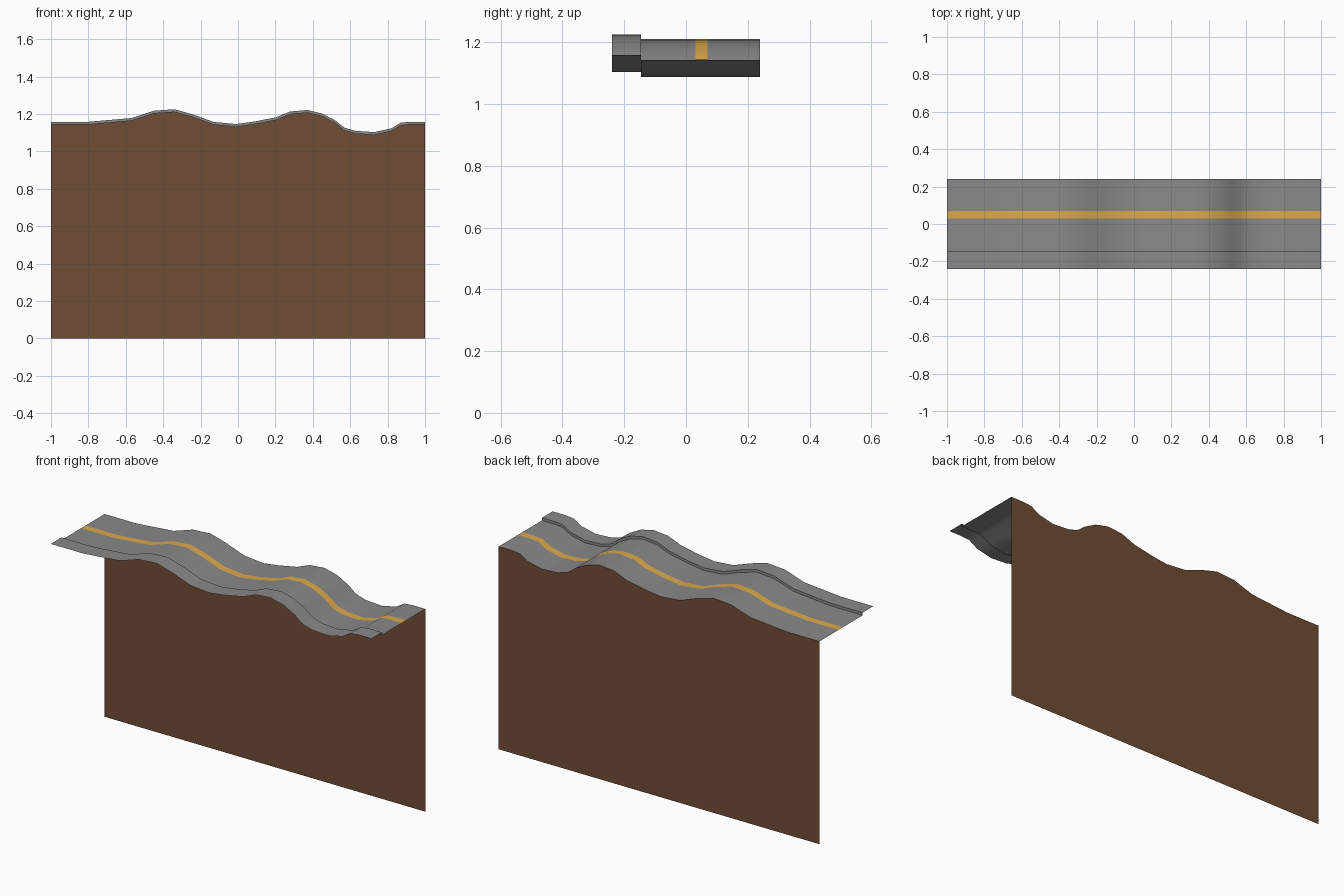
import bpy, math

if "Cube" in bpy.data.objects:
    bpy.data.objects.remove(bpy.data.objects["Cube"])

# Wavy road profile (x, z)
PROFILE = [(-1, 1.143), (-.8, 1.143), (-.57, 1.163), (-.45, 1.202), (-.34, 1.21),
           (-.24, 1.182), (-.13, 1.142), (-.01, 1.131), (.08, 1.143), (.2, 1.166),
           (.28, 1.198), (.37, 1.206), (.45, 1.187), (.52, 1.15), (.57, 1.111),
           (.63, 1.094), (.73, 1.088), (.82, 1.108), (.87, 1.138), (.92, 1.143), (1, 1.143)]


def material(name, rgb):
    m = bpy.data.materials.new(name)
    m.diffuse_color = (*rgb, 1)
    m.use_nodes = True
    m.node_tree.nodes["Principled BSDF"].inputs["Base Color"].default_value = m.diffuse_color
    return m


def add(name, verts, faces, mat, smooth=True):
    me = bpy.data.meshes.new(name)
    me.from_pydata(verts, [], faces)
    ob = bpy.data.objects.new(name, me)
    bpy.context.collection.objects.link(ob)
    me.materials.append(mat)
    if smooth:
        bpy.ops.object.select_all(action='DESELECT')
        ob.select_set(True)
        bpy.context.view_layer.objects.active = ob
        bpy.ops.object.shade_smooth_by_angle(angle=math.radians(40))
    return ob


def ribbon(name, section, mat):
    """Sweep an open (y, dz) section along the wavy profile."""
    k = len(section)
    verts = [(x, y, z + dz) for x, z in PROFILE for y, dz in section]
    faces = [(i * k + j, (i + 1) * k + j, (i + 1) * k + j + 1, i * k + j + 1)
             for i in range(len(PROFILE) - 1) for j in range(k - 1)]
    return add(name, verts, faces, mat)


grey = material("asphalt grey", (.25, .25, .25))
yellow = material("line yellow", (.72, .40, .07))
brown = material("earth brown", (.165, .075, .035))

# Road with raised kerb along the front
ribbon("road", [(-.24, .015), (-.145, .015), (-.145, 0), (.24, 0)], grey)
# Painted line
ribbon("road_line", [(.03, .0003), (.07, .0003)], yellow)
# Earth wall under the back edge
n = len(PROFILE)
add("earth_wall", [(-1, .24, 0), (1, .24, 0)] + [(x, .24, z) for x, z in reversed(PROFILE)],
    [tuple(range(n + 2))], brown, smooth=False)
